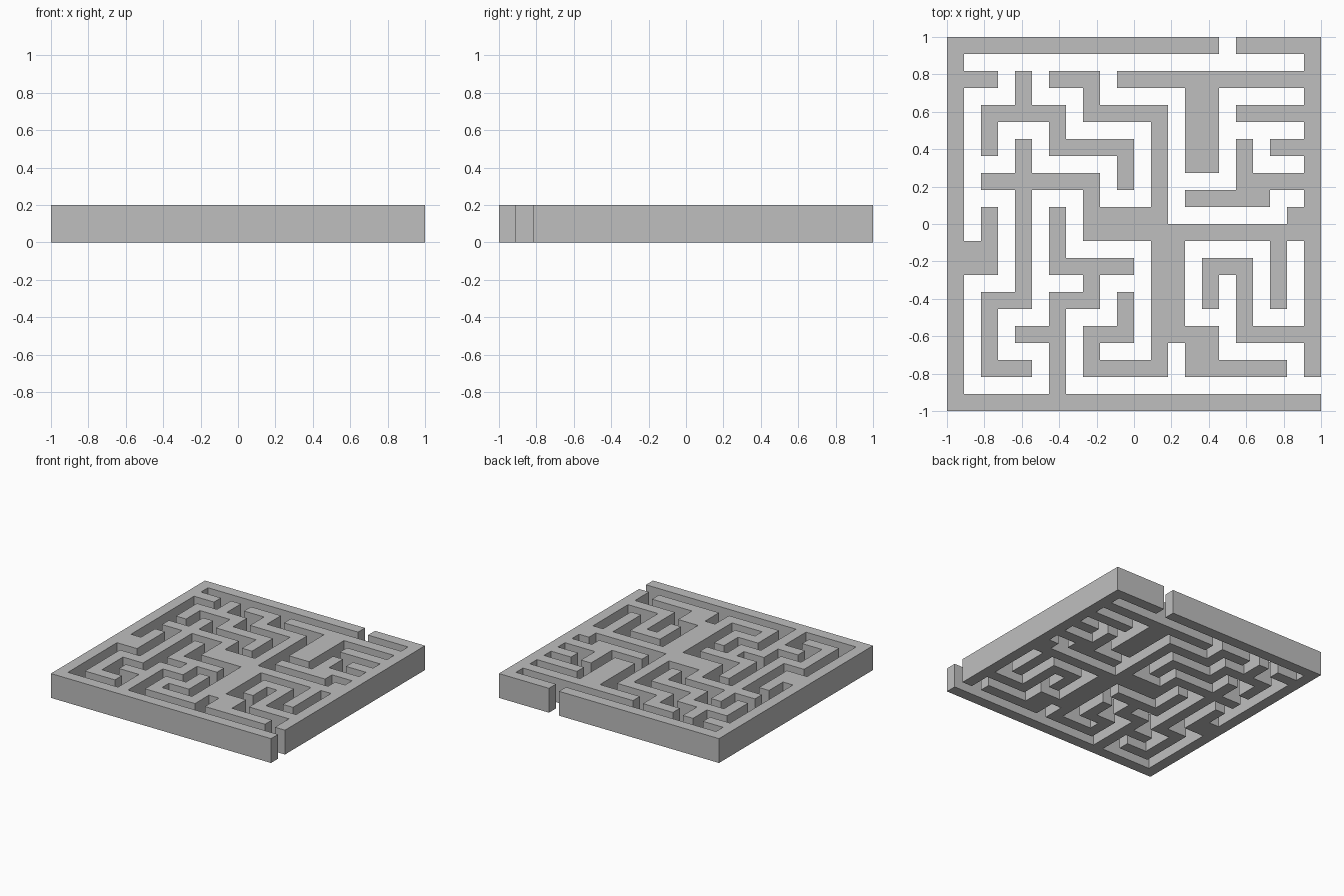
import bpy
import bmesh

cube = bpy.data.objects.get("Cube")
if cube:
    bpy.data.objects.remove(cube, do_unlink=True)

CELLS = 22
HEIGHT = 0.2
STEP = {"N": (0, -1), "S": (0, 1), "E": (1, 0), "W": (-1, 0)}
walls = set()


def wall(col, row, path):
    """Lay one wall from a cell (row 0 at the back), e.g. "E4 S2"."""
    walls.add((col, row))
    for run in path.split():
        dx, dy = STEP[run[0]]
        for _ in range(int(run[1:])):
            col, row = col + dx, row + dy
            walls.add((col, row))


# Outer walls, leaving the two entrances open
wall(15, 0, "W15 S21 E21")
wall(17, 0, "E4 S19")

# Stubs on the left side
wall(0, 2, "E2")
wall(0, 12, "E2")
wall(0, 13, "E2 N3")

# Back left walls
wall(2, 6, "N2 E4 S2 E4 S2")
wall(4, 2, "S2")
wall(6, 2, "E2 S2 E4 S7")

# Back right walls, with a double-width block
wall(10, 2, "E11")
for col in (14, 15):
    wall(col, 2, "S5")
wall(17, 4, "E4")
wall(19, 6, "E2")
wall(17, 6, "S2 E4")
wall(14, 9, "E4")

# Central crossing walls
wall(4, 6, "S9")
wall(2, 8, "E6 S2 E4")
wall(8, 11, "E13")
wall(20, 10, "S1")

# Front left walls
wall(4, 15, "W2 S4 E2")
wall(6, 10, "S3 E4")
wall(8, 13, "S2 W2 S6")
wall(4, 17, "E2")

# Front centre walls, with a double-width spine
wall(10, 15, "S2 W2 S2 E4 N8")
wall(13, 12, "S5 E2 S2")
wall(14, 17, "S2 E5")

# Front right walls
wall(19, 11, "S4")
wall(15, 15, "N2 E2 S4 E4")


def is_corridor(face):
    centre = face.calc_center_median()
    cell = (int((1 + centre.x) / 2 * CELLS), int((1 - centre.y) / 2 * CELLS))
    return cell not in walls


# Wall footprint: a square grid with the corridors removed
bm = bmesh.new()
bmesh.ops.create_grid(bm, x_segments=CELLS, y_segments=CELLS, size=1)
corridors = [f for f in bm.faces if is_corridor(f)]
bmesh.ops.delete(bm, geom=corridors, context="FACES")
mesh = bpy.data.meshes.new("maze_walls")
bm.to_mesh(mesh)
bm.free()
maze = bpy.data.objects.new("maze_walls", mesh)
bpy.context.collection.objects.link(maze)

# Raise the footprint to full wall height
solid = maze.modifiers.new("wall_height", "SOLIDIFY")
solid.thickness = HEIGHT
solid.offset = 1

# Plain grey material
grey = bpy.data.materials.new("plain_grey")
grey.use_nodes = True
colour = (0.52, 0.52, 0.52, 1)
grey.diffuse_color = colour
grey.node_tree.nodes["Principled BSDF"].inputs["Base Color"].default_value = colour
mesh.materials.append(grey)
